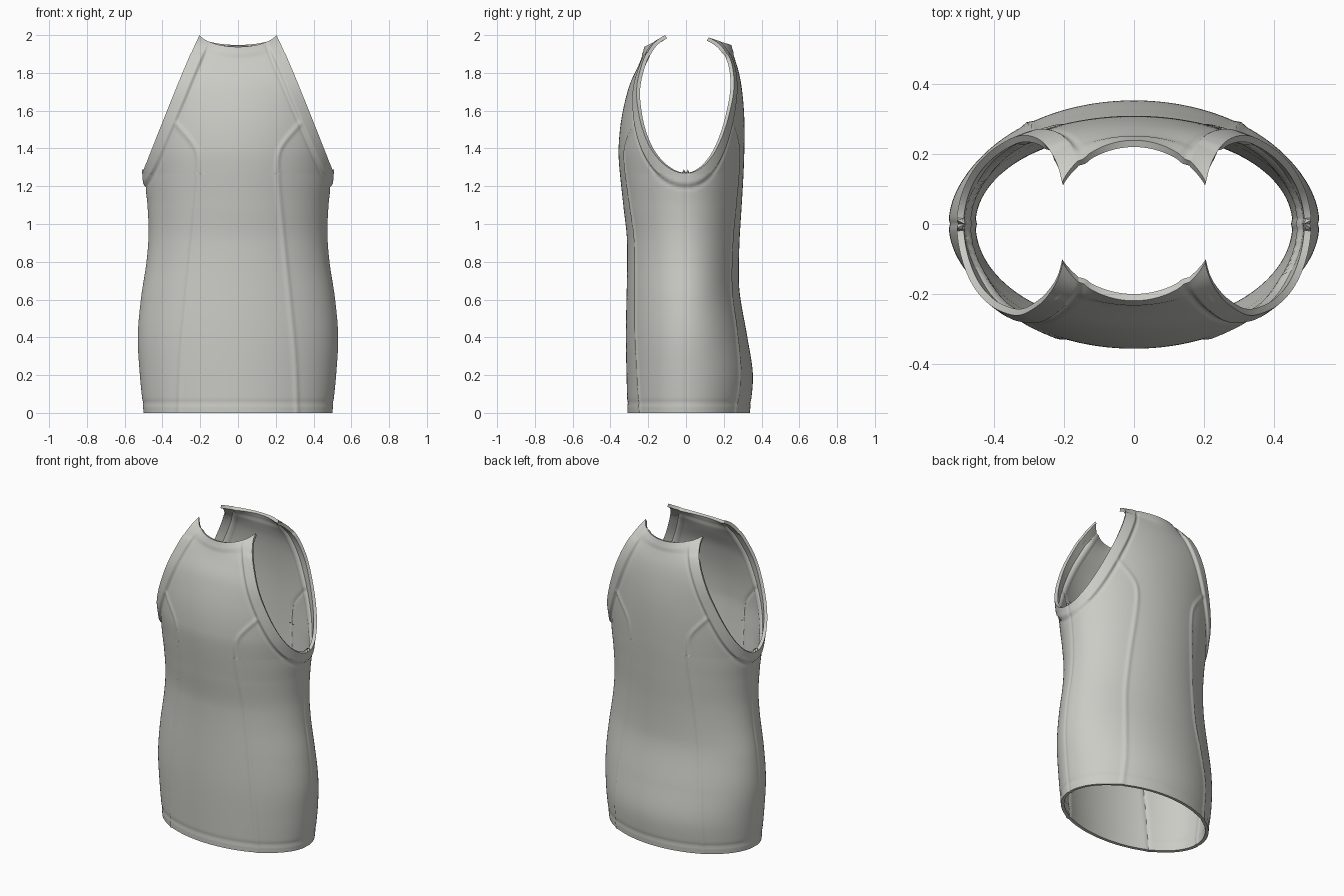
import bpy
import bmesh
from math import sin, cos, asin, pi, exp
from mathutils import Vector
from mathutils.kdtree import KDTree

if "Cube" in bpy.data.objects:
    bpy.data.objects.remove(bpy.data.objects["Cube"])


def curve(points):
    """Smooth function through (position, value) points."""
    def slope(i):
        a, b = points[max(i - 1, 0)], points[min(i + 1, len(points) - 1)]
        return (b[1] - a[1]) / (b[0] - a[0])

    def value(p):
        p = min(max(p, points[0][0]), points[-1][0])
        i = 0
        while i < len(points) - 2 and p > points[i + 1][0]:
            i += 1
        (p0, v0), (p1, v1) = points[i], points[i + 1]
        h = p1 - p0
        s = (p - p0) / h
        return (v0 * (1 + 2 * s) * (1 - s) ** 2 + v1 * s * s * (3 - 2 * s)
                + h * s * (1 - s) * (slope(i) * (1 - s) - slope(i + 1) * s))
    return value


def smooth(lo, hi, p):
    s = min(max((p - lo) / (hi - lo), 0), 1)
    return s * s * (3 - 2 * s)


def bump(d, width):
    return exp(-(d / width) ** 2)


def tree(points):
    kd = KDTree(len(points))
    for i, p in enumerate(points):
        kd.insert(p, i)
    kd.balance()
    return lambda p: kd.find(p)[2]


# Body outline by height: half width, front depth, back depth
ARMPIT, TOP = 1.27, 2.0
body_width = curve([(0, .50), (.2, .52), (.4, .531), (.6, .515), (.8, .485), (.95, .474),
                    (1.1, .48), (1.2, .491), (ARMPIT, .497)])
yoke_width = curve([(ARMPIT, .497), (1.4, .517), (1.6, .54), (1.75, .57), (1.85, .51),
                    (1.93, .37), (TOP, .235)])
armhole_x = curve([(ARMPIT, .497), (1.6, .37), (1.8, .29), (TOP, .205)])
front_depth = curve([(0, .31), (.4, .318), (.9, .312), (1.1, .332), (1.3, .353), (1.4, .357),
                     (1.55, .343), (1.7, .31), (1.85, .26), (TOP, .215)])
back_depth = curve([(0, .338), (.2, .354), (.4, .325), (.6, .289), (.7, .28), (.9, .283),
                    (1.1, .295), (1.3, .306), (1.5, .31), (1.65, .303), (1.8, .283),
                    (1.9, .262), (TOP, .235)])

COLS, LOW, HIGH = 140, 98, 80
heights = [ARMPIT * i / LOW for i in range(LOW + 1)]
heights += [ARMPIT + (TOP - ARMPIT) * (i / HIGH) ** 1.7 for i in range(1, HIGH + 1)]


def panel_point(z, u, side):
    """Point on the front (side -1) or back (side 1) panel, u from -1 to 1."""
    if z <= ARMPIT:
        width, reach = body_width(z), pi / 2
    else:
        width = yoke_width(z)
        reach = asin(min(armhole_x(z) / width, 1))
    depth = front_depth(z) if side < 0 else back_depth(z)
    dip = (.062 if side < 0 else .04) * (1 - u * u) + (0 if side < 0 else .012)
    t = u * reach
    return Vector((width * sin(t), side * depth * cos(t), z - dip * smooth(1.72, TOP, z)))


# Front and back panels, welded at the side seams
bm = bmesh.new()
armhole_points, neck_points = [], []
for side in (-1, 1):
    grid = [[bm.verts.new(panel_point(z, 2 * c / COLS - 1, side)) for c in range(COLS + 1)]
            for z in heights]
    for row in grid[LOW:]:
        armhole_points += [row[0].co.copy(), row[-1].co.copy()]
    neck_points += [v.co.copy() for v in grid[-1]]
    for low, high in zip(grid, grid[1:]):
        for c in range(COLS):
            quad = [low[c], low[c + 1], high[c + 1], high[c]]
            bm.faces.new(quad if side < 0 else quad[::-1])
bmesh.ops.remove_doubles(bm, verts=bm.verts[:], dist=0.00001)
bm.normal_update()

# Shaped seam line running from each armhole to the hem
seam_x = curve([(0, .312), (.3, .30), (.6, .272), (1.0, .232), (1.25, .21), (1.36, .212),
                (1.42, .235), (1.5, .30), (1.58, .375)])
seam_points = [Vector((seam_x(i * .004), 0, i * .004)) for i in range(395)]
to_armhole, to_neck, to_seam = tree(armhole_points), tree(neck_points), tree(seam_points)

# Raised armhole and neck bindings, seam ridges and stitched grooves
moves = []
for v in bm.verts:
    p = v.co
    arm, neck = to_armhole(p), to_neck(p)
    seam = to_seam(Vector((abs(p.x), 0, p.z)))
    binding = 1 - smooth(.058, .074, arm)
    lift = .011 * binding - .003 * bump(arm - .08, .009)
    lift += .005 * (1 - smooth(.045, .06, neck)) * (1 - binding)
    lift += .006 * bump(seam, .011) * (1 - binding)
    lift -= .004 * bump(p.z - .055, .009)
    if p.z < ARMPIT:
        lift -= .004 * bump(p.y, .008)
    moves.append((v, v.normal * lift))
for v, move in moves:
    flat = Vector((move.x, move.y, 0 if v.co.z < .02 or v.co.z > 1.9 else move.z))
    v.co += flat
for f in bm.faces:
    f.smooth = True

mesh = bpy.data.meshes.new("sleeveless_top")
bm.to_mesh(mesh)
bm.free()
top = bpy.data.objects.new("sleeveless_top", mesh)
bpy.context.collection.objects.link(top)

# Cloth thickness
cloth = top.modifiers.new("cloth_thickness", "SOLIDIFY")
cloth.thickness = .02
cloth.offset = -1

# Single cloth colour
material = bpy.data.materials.new("light_grey_cloth")
material.use_nodes = True
colour = (.6, .6, .565, 1)
material.diffuse_color = colour
material.node_tree.nodes["Principled BSDF"].inputs["Base Color"].default_value = colour
mesh.materials.append(material)

# Smooth shading with crisp rims
bpy.ops.object.select_all(action="DESELECT")
top.select_set(True)
bpy.context.view_layer.objects.active = top
bpy.ops.object.modifier_apply(modifier=cloth.name)
bpy.ops.object.shade_smooth_by_angle(angle=pi / 4)
